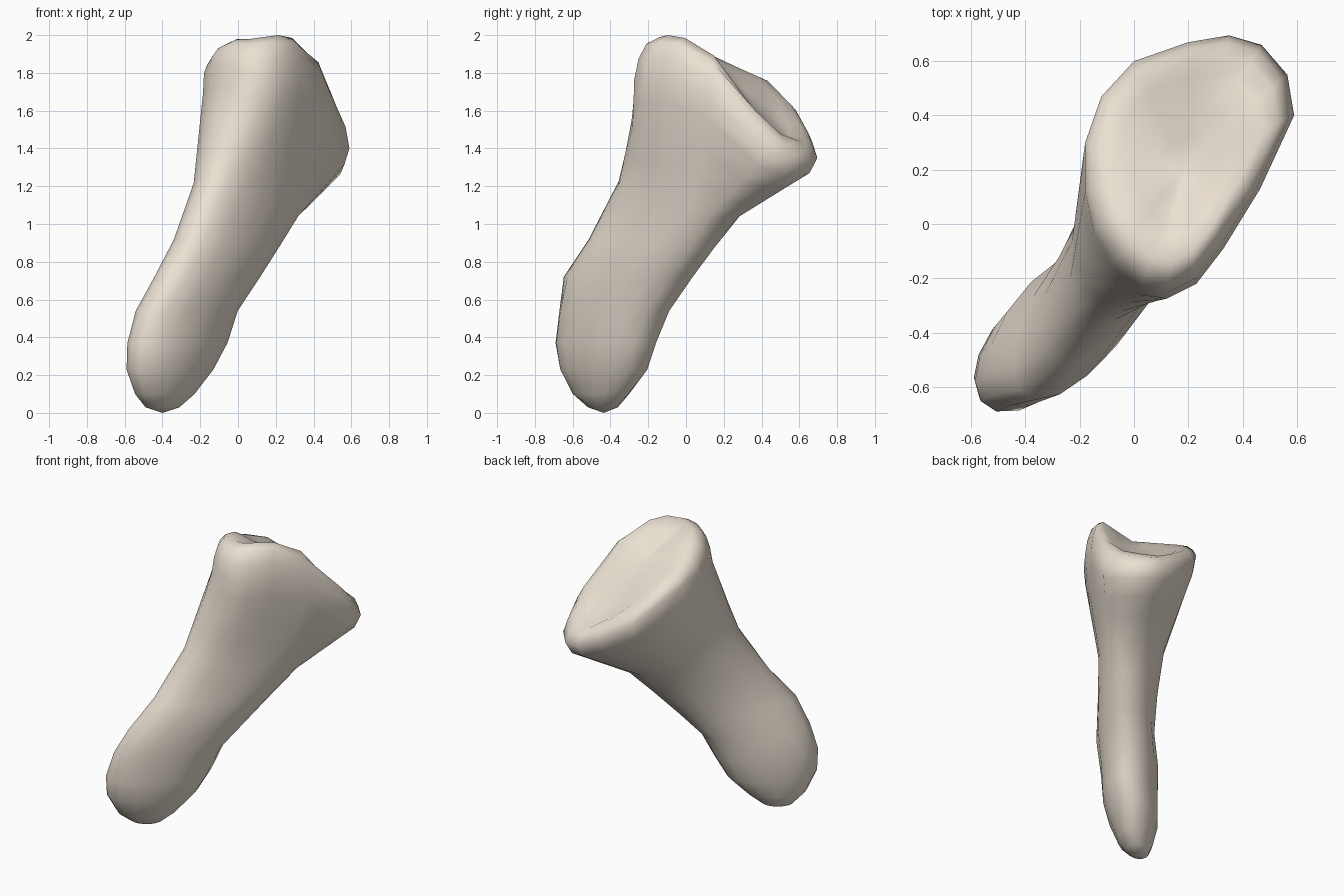
import bpy, bmesh
from math import cos, acos, pi

if "Cube" in bpy.data.objects:
    bpy.data.objects.remove(bpy.data.objects["Cube"])

N = 16

# Shaft cross-sections: height, tilt, x range, y range, half thickness, sideways bow
sections = [
    (0.03, 0.0, -0.49, -0.31, -0.52, -0.36, 0.07, 0.0),
    (0.10, 0.0, -0.545, -0.23, -0.60, -0.30, 0.11, 0.0),
    (0.23, 0.0, -0.59, -0.13, -0.67, -0.20, 0.155, 0.0),
    (0.37, 0.0, -0.585, -0.055, -0.695, -0.155, 0.175, 0.005),
    (0.54, 0.0, -0.54, 0.00, -0.675, -0.085, 0.185, 0.01),
    (0.72, 0.0, -0.44, 0.12, -0.65, 0.035, 0.19, 0.02),
    (0.90, 0.02, -0.335, 0.225, -0.52, 0.155, 0.195, 0.035),
    (1.13, 0.10, -0.225, 0.33, -0.37, 0.28, 0.215, 0.055),
]

# Outer rim of the slanted joint face: x, y, z, rise to the crest
rim = [
    (0.59, 0.40, 1.40, 0.23), (0.565, 0.55, 1.34, 0.16),
    (0.47, 0.66, 1.33, 0.13), (0.35, 0.695, 1.35, 0.12),
    (0.20, 0.67, 1.43, 0.11), (0.00, 0.60, 1.55, 0.11),
    (-0.12, 0.47, 1.69, 0.08), (-0.18, 0.30, 1.76, 0.07),
    (-0.18, 0.12, 1.80, 0.09), (-0.15, -0.02, 1.83, 0.12),
    (-0.08, -0.15, 1.84, 0.14), (0.02, -0.25, 1.80, 0.18),
    (0.12, -0.275, 1.76, 0.23), (0.23, -0.22, 1.76, 0.24),
    (0.33, -0.09, 1.77, 0.215), (0.465, 0.13, 1.67, 0.22),
]
CX, CY, CZ = 0.18, 0.20, 1.80


def section_ring(z, tilt, x0, x1, y0, y1, b, bow):
    """Slanted ellipse that fills the given x and y ranges, bowed toward -x +y."""
    hx, hy = (x1 - x0) / 2, (y1 - y0) / 2
    phi = acos(((hx * hx + hy * hy) / 2 - b * b) / (hx * hy))
    ring = []
    for i in range(N):
        t = 2 * pi * i / N
        w = cos(t - phi / 2)
        s = 0.7 * bow * (1 - w * w)
        ring.append(((x0 + x1) / 2 + hx * cos(t) - s,
                     (y0 + y1) / 2 + hy * cos(t - phi) + s, z - tilt * w))
    return ring


def mix(a, b, f):
    return [tuple(p + (q - p) * f for p, q in zip(u, v)) for u, v in zip(a, b)]


def inset(f, rise):
    """Rim pulled in toward the middle of the joint face and lifted."""
    return [(x + (CX - x) * f, y + (CY - y) * f, z + d * rise) for x, y, z, d in rim]


# Shaft, flare, rounded rim and shallow joint face
rings = [section_ring(*s) for s in sections]
neck, outer = rings[-1], inset(0, 0)
under = [(x, y, z - 0.05) for x, y, z in mix(neck, outer, 0.9)]
crest = inset(0.29, 1.0)
centre = [(CX, CY, CZ)] * N
rings += [mix(neck, under, 0.35), mix(neck, under, 0.7), under, outer,
          inset(0.05, 0.5), inset(0.14, 0.85), crest]
rings += [mix(crest, centre, f) for f in (0.35, 0.68)]

bm = bmesh.new()
loops = [[bm.verts.new(p) for p in ring] for ring in rings]
for lo, hi in zip(loops, loops[1:]):
    for i in range(N):
        j = (i + 1) % N
        bm.faces.new((lo[i], lo[j], hi[j], hi[i]))
bottom = bm.verts.new((-0.40, -0.435, 0.0))
dish = bm.verts.new((CX, CY, CZ))
for i in range(N):
    j = (i + 1) % N
    bm.faces.new((loops[0][j], loops[0][i], bottom))
    bm.faces.new((loops[-1][i], loops[-1][j], dish))
bmesh.ops.recalc_face_normals(bm, faces=bm.faces)
for f in bm.faces:
    f.smooth = True

mesh = bpy.data.meshes.new("bone")
bm.to_mesh(mesh)
bm.free()
bone = bpy.data.objects.new("bone", mesh)
bpy.context.collection.objects.link(bone)

# Pale bone colour
mat = bpy.data.materials.new("bone_beige")
mat.diffuse_color = (0.83, 0.75, 0.65, 1)
mat.use_nodes = True
mat.node_tree.nodes["Principled BSDF"].inputs["Base Color"].default_value = mat.diffuse_color
mesh.materials.append(mat)
